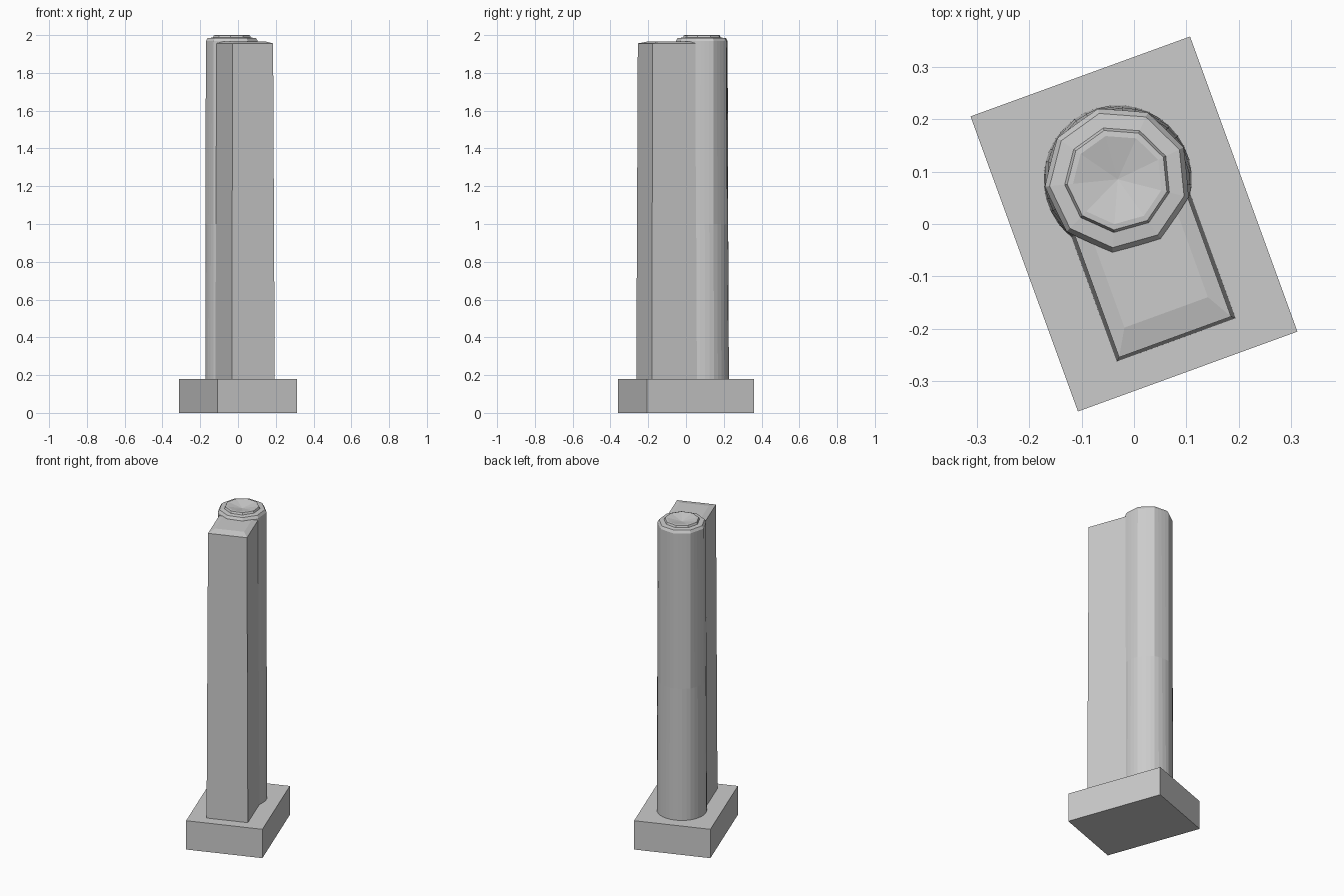
import bpy, bmesh
from math import cos, sin, pi, radians
from mathutils import Matrix

if "Cube" in bpy.data.objects:
    bpy.data.objects.remove(bpy.data.objects["Cube"])

TURN = Matrix.Rotation(radians(20), 4, 'Z')


def loft(name, rings, tip=None):
    """Skin a stack of equal-length point rings, closing top with a tip or a cap."""
    bm = bmesh.new()
    loops = [[bm.verts.new(p) for p in ring] for ring in rings]
    n = len(loops[0])
    for a, b in zip(loops, loops[1:]):
        for i in range(n):
            j = (i + 1) % n
            bm.faces.new((a[i], a[j], b[j], b[i]))
    bm.faces.new(loops[0][::-1])
    if tip:
        t = bm.verts.new(tip)
        for i in range(n):
            bm.faces.new((loops[-1][i], loops[-1][(i + 1) % n], t))
    else:
        bm.faces.new(loops[-1])
    bmesh.ops.recalc_face_normals(bm, faces=bm.faces)
    me = bpy.data.meshes.new(name)
    bm.to_mesh(me)
    bm.free()
    me.transform(TURN)
    ob = bpy.data.objects.new(name, me)
    bpy.context.collection.objects.link(ob)
    return ob


def rect(x, y0, y1, z):
    return [(-x, y0, z), (x, y0, z), (x, y1, z), (-x, y1, z)]


CX, CY, SIDES, SEG = 0.0, 0.091, 9, 36


def ring(r, z, facet):
    """Circle that blends towards a nine-sided outline as facet goes 0 to 1."""
    pts = []
    for i in range(SEG):
        a = 2 * pi * i / SEG
        step = 2 * pi / SIDES
        flat = cos(step / 2) / cos(a % step - step / 2)
        rr = r * (1 - facet + facet * flat)
        pts.append((CX + rr * cos(a + 0.1), CY + rr * sin(a + 0.1), z))
    return pts


# Plinth
loft("plinth", [rect(0.2235, -0.3005, 0.3005, z) for z in (0, 0.18)])

# Round shaft with chamfered head, raised rim and shallow dish
shaft = loft("shaft", [
    ring(0.142, 0.18, 0), ring(0.141, 1.0, 0.4), ring(0.14, 1.968, 0.9),
    ring(0.131, 1.984, 1), ring(0.102, 1.987, 1), ring(0.097, 1.999, 1),
    ring(0.086, 2.0, 1)], tip=(CX, CY, 1.982))

# Square shaft, tapering slightly, with a softly raised top
block = loft("square_shaft", [
    rect(0.121, -0.236, 0.06, 0.18), rect(0.114, -0.230, 0.06, 1.956),
    rect(0.085, -0.180, 0.06, 1.967)])

# Merge the two shafts into one clean surface
mod = shaft.modifiers.new("merge", 'BOOLEAN')
mod.operation = 'UNION'
mod.solver = 'EXACT'
mod.object = block
bpy.context.view_layer.objects.active = shaft
bpy.ops.object.modifier_apply(modifier=mod.name)
bpy.data.objects.remove(block)
